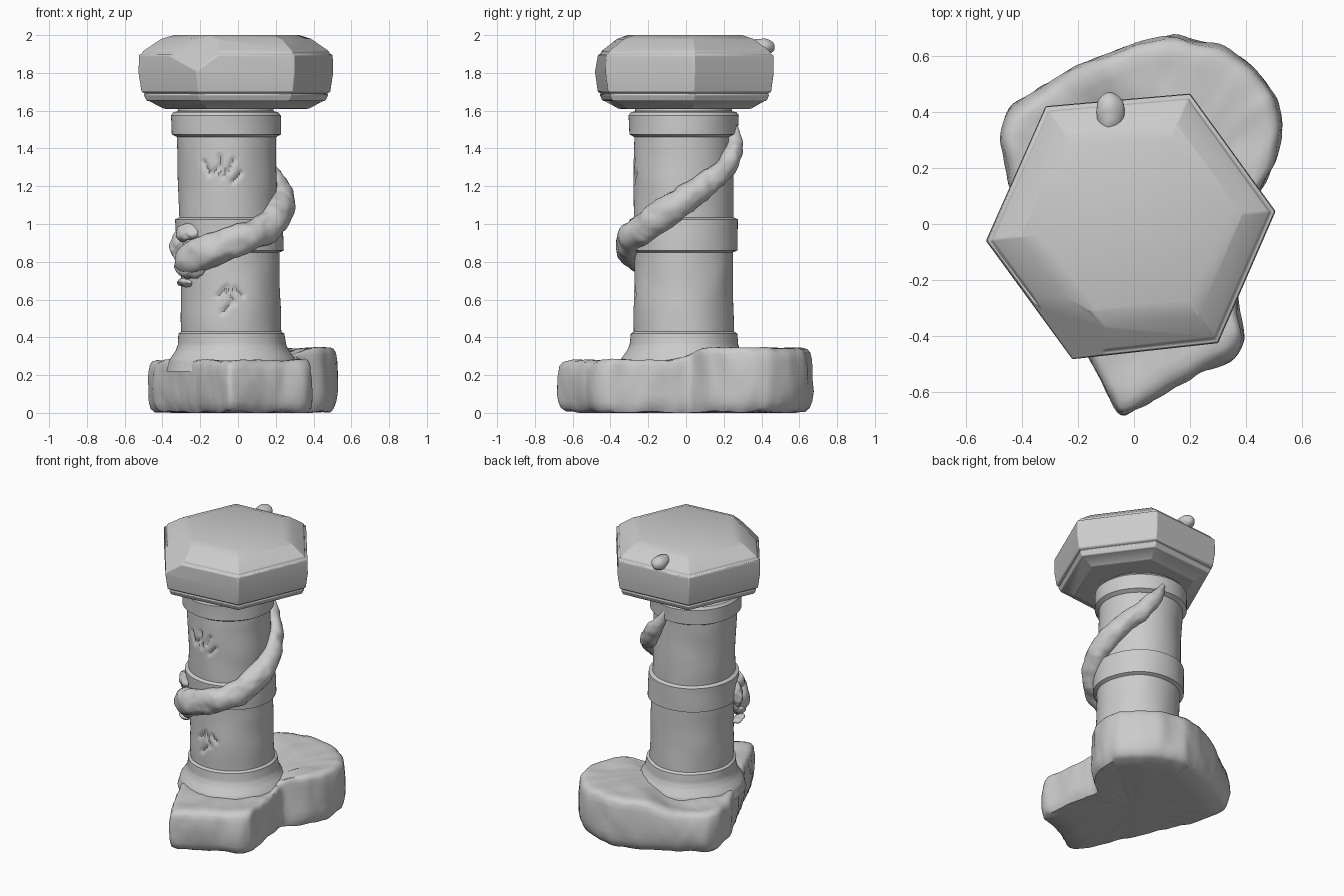
import bpy, bmesh
from math import sin, cos, radians, ceil, tau
from mathutils import Vector, noise

if "Cube" in bpy.data.objects:
    bpy.data.objects.remove(bpy.data.objects["Cube"])


def rough(v, freq, amp):
    """Stone-like displacement: two octaves of noise."""
    return v + (noise.noise_vector(v * freq) + 0.4 * noise.noise_vector(v * freq * 2.7)) * amp


def finish(name, bm, angle=35):
    bmesh.ops.recalc_face_normals(bm, faces=bm.faces)
    mesh = bpy.data.meshes.new(name)
    bm.to_mesh(mesh)
    bm.free()
    ob = bpy.data.objects.new(name, mesh)
    bpy.context.collection.objects.link(ob)
    bpy.ops.object.select_all(action='DESELECT')
    ob.select_set(True)
    bpy.context.view_layer.objects.active = ob
    bpy.ops.object.shade_smooth_by_angle(angle=radians(angle))
    return ob


def loft(rings):
    """Skin a stack of closed rings and cap both ends."""
    bm = bmesh.new()
    vs = [[bm.verts.new(p) for p in ring] for ring in rings]
    n = len(vs[0])
    for a, b in zip(vs, vs[1:]):
        for i in range(n):
            j = (i + 1) % n
            bm.faces.new((a[i], a[j], b[j], b[i]))
    bm.faces.new(vs[0])
    bm.faces.new(vs[-1])
    return bm


def resample(keys, step):
    """Split rows of numbers so neighbouring first values are under step apart."""
    out = []
    for a, b in zip(keys, keys[1:]):
        n = max(1, ceil(abs(b[0] - a[0]) / step))
        out += [[p + (q - p) * i / n for p, q in zip(a, b)] for i in range(n)]
    return out + [list(keys[-1])]


def axis(z):
    """Centre of the slightly leaning column."""
    return Vector((-0.03 - 0.028 * (z - 0.3), -0.012, z))


def smoothstep(a, b, x):
    t = min(1, max(0, (x - a) / (b - a)))
    return t * t * (3 - 2 * t)


def blob(name, loc, size, rot=0, amp=0.02, freq=9):
    bm = bmesh.new()
    bmesh.ops.create_icosphere(bm, subdivisions=4, radius=1)
    for v in bm.verts:
        x, y, z = (a * b for a, b in zip(v.co, size))
        p = Vector((x * cos(rot) - y * sin(rot), x * sin(rot) + y * cos(rot), z))
        v.co = rough(p + Vector(loc), freq, amp)
    return finish(name, bm)


# Broken foundation slab: irregular outline, higher at the back right
outline = [(-0.48, 0.32), (-0.45, 0.41), (-0.2, 0.565), (0, 0.645), (0.14, 0.68), (0.3, 0.635),
           (0.43, 0.56), (0.51, 0.45), (0.53, 0.34), (0.51, 0.22), (0.45, 0.11), (0.33, 0.03),
           (0.37, -0.23), (0.4, -0.42), (0.36, -0.48), (0.24, -0.53), (-0.05, -0.69),
           (-0.15, -0.49), (-0.44, 0.12)]
pts = []
for a, b in zip(outline, outline[1:] + outline[:1]):
    a, b = Vector(a), Vector(b)
    n = max(1, ceil((b - a).length / 0.022))
    pts += [a.lerp(b, i / n) for i in range(n)]
for _ in range(2):
    pts = [(pts[i - 1] + pts[i] * 2 + pts[(i + 1) % len(pts)]) / 4 for i in range(len(pts))]
rings = []
for z, s in [(0, 0.05), (0, 0.4), (0, 0.7), (0.005, 0.93), (0.025, 0.97), (0.06, 0.99), (0.1, 1),
             (0.14, 1), (0.18, 1), (0.22, 0.99), (0.25, 0.98), (0.27, 0.955), (0.28, 0.91),
             (0.28, 0.85), (0.275, 0.78), (0.275, 0.7), (0.275, 0.6), (0.275, 0.4), (0.275, 0.05)]:
    ring = []
    for p in pts:
        q = rough(Vector((p.x * s + 0.02 * (1 - s), p.y * s, z)), 6, 0.013)
        lift = 0.065 * smoothstep(0.2, 0.5, q.x + q.y) * smoothstep(0.05, 0.27, z)
        q.z = max(0, q.z + lift)
        ring.append(q)
    rings.append(ring)
finish("foundation_slab", loft(rings), 45)

# Column: turned profile (z, radius) with foot, middle band and collar, plus shallow cracks
profile = [(0.22, 0.35), (0.28, 0.335), (0.33, 0.30), (0.36, 0.287), (0.42, 0.28), (0.43, 0.264),
           (0.85, 0.262), (0.86, 0.285), (1.025, 0.285), (1.035, 0.262), (1.46, 0.262),
           (1.475, 0.289), (1.575, 0.291), (1.592, 0.278), (1.597, 0.255), (1.64, 0.25)]
cracks = [((-118, 1.33), (-110, 1.26)), ((-110, 1.26), (-100, 1.30)), ((-98, 1.36), (-96, 1.25)),
          ((-88, 1.28), (-82, 1.34)), ((-84, 1.22), (-74, 1.27)), ((-105, 0.62), (-94, 0.67)),
          ((-94, 0.67), (-86, 0.58)), ((-84, 0.66), (-76, 0.62)), ((-100, 0.53), (-90, 0.58))]


def crack_depth(deg, z):
    p, best = Vector((radians(deg) * 0.27, z)), 1
    for a, b in cracks:
        a, b = Vector((radians(a[0]) * 0.27, a[1])), Vector((radians(b[0]) * 0.27, b[1]))
        t = min(1, max(0, (p - a).dot(b - a) / (b - a).length_squared))
        best = min(best, (p - a.lerp(b, t)).length)
    return 0.014 * max(0, 1 - best / 0.018)


SEG = 144
rings = []
for z, r in resample(profile, 0.012):
    ring = []
    for i in range(SEG):
        deg = i * 360 / SEG - 180
        rr = r - crack_depth(deg, z) if -130 < deg < -60 else r
        d = Vector((cos(radians(deg)), sin(radians(deg)), 0))
        rr += 0.007 * noise.noise(axis(z) * 5 + d * 1.4)
        ring.append(axis(z) + d * rr)
    rings.append(ring)
finish("column_shaft", loft(rings))

# Hexagonal capital: stepped underside, tall rim, chamfered top
hexagon = [(0.505, 0.045), (0.2, 0.465), (-0.315, 0.42), (-0.528, -0.06), (-0.22, -0.482), (0.3, -0.425)]
levels = [(1.61, 0.74), (1.65, 0.89), (1.653, 0.92), (1.685, 0.95), (1.69, 0.93), (1.70, 0.97),
          (1.80, 1), (1.895, 0.995), (1.90, 0.965), (1.915, 0.955), (1.98, 0.77), (2.0, 0.64)]
rings = [[Vector((x * s, y * s, z)) for x, y in hexagon] for z, s in levels]
bm = loft(rings)
# chipped corner
n = Vector((-0.55, -0.75, 0.9))
bmesh.ops.bisect_plane(bm, geom=bm.verts[:] + bm.edges[:] + bm.faces[:], plane_co=n * 1.262,
                       plane_no=n, clear_outer=True)
bmesh.ops.holes_fill(bm, edges=[e for e in bm.edges if e.is_boundary], sides=0)
capital = finish("hexagonal_capital", bm, 25)
bevel = capital.modifiers.new("worn_edges", 'BEVEL')
bevel.width = 0.006
bevel.segments = 2
bevel.limit_method = 'ANGLE'
bevel.angle_limit = radians(30)

# Loose pebble on the back chamfer
blob("capital_pebble", (-0.085, 0.395, 1.935), (0.05, 0.075, 0.045), 0.1, 0.008)

# Winding root: (angle, height, thickness, stand-off from the axis)
root_keys = [(82, 1.55, 0.012, 0.265), (76, 1.47, 0.032, 0.275), (68, 1.40, 0.05, 0.295),
             (50, 1.29, 0.06, 0.285), (22, 1.20, 0.066, 0.28), (-5, 1.11, 0.082, 0.285),
             (-38, 1.00, 0.08, 0.285), (-62, 0.945, 0.082, 0.285), (-98, 0.885, 0.085, 0.285),
             (-122, 0.84, 0.09, 0.285), (-138, 0.81, 0.085, 0.285), (-152, 0.80, 0.06, 0.285),
             (-160, 0.80, 0.02, 0.28)]
rows = resample(root_keys, 2.5)
for _ in range(3):
    rows = [rows[0]] + [[(a + 2 * b + c) / 4 for a, b, c in zip(*rows[i - 1:i + 2])]
                        for i in range(1, len(rows) - 1)] + [rows[-1]]
centres = [axis(z) + Vector((cos(radians(a)), sin(radians(a)), 0)) * d for a, z, t, d in rows]
rings = []
for i, (a, z, t, d) in enumerate(rows):
    out = Vector((cos(radians(a)), sin(radians(a)), 0))
    along = (centres[min(i + 1, len(rows) - 1)] - centres[max(i - 1, 0)]).normalized()
    side = along.cross(out).normalized()
    rings.append([rough(centres[i] + (out * cos(k * tau / 28) * 0.9 + side * sin(k * tau / 28)) * t,
                        11, 0.012) for k in range(28)])
finish("winding_root", loft(rings), 45)

# Gnarled knot at the lower end of the root
for name, deg, z, size in [("knot_upper", -142, 0.955, (0.04, 0.085, 0.045)),
                           ("knot_tip", -160, 0.89, (0.045, 0.045, 0.08)),
                           ("knot_lower", -138, 0.765, (0.05, 0.1, 0.05)),
                           ("knot_drip", -146, 0.69, (0.04, 0.06, 0.022))]:
    d = Vector((cos(radians(deg)), sin(radians(deg)), 0))
    blob(name, axis(z) + d * 0.285, size, radians(deg), 0.018, 12)
